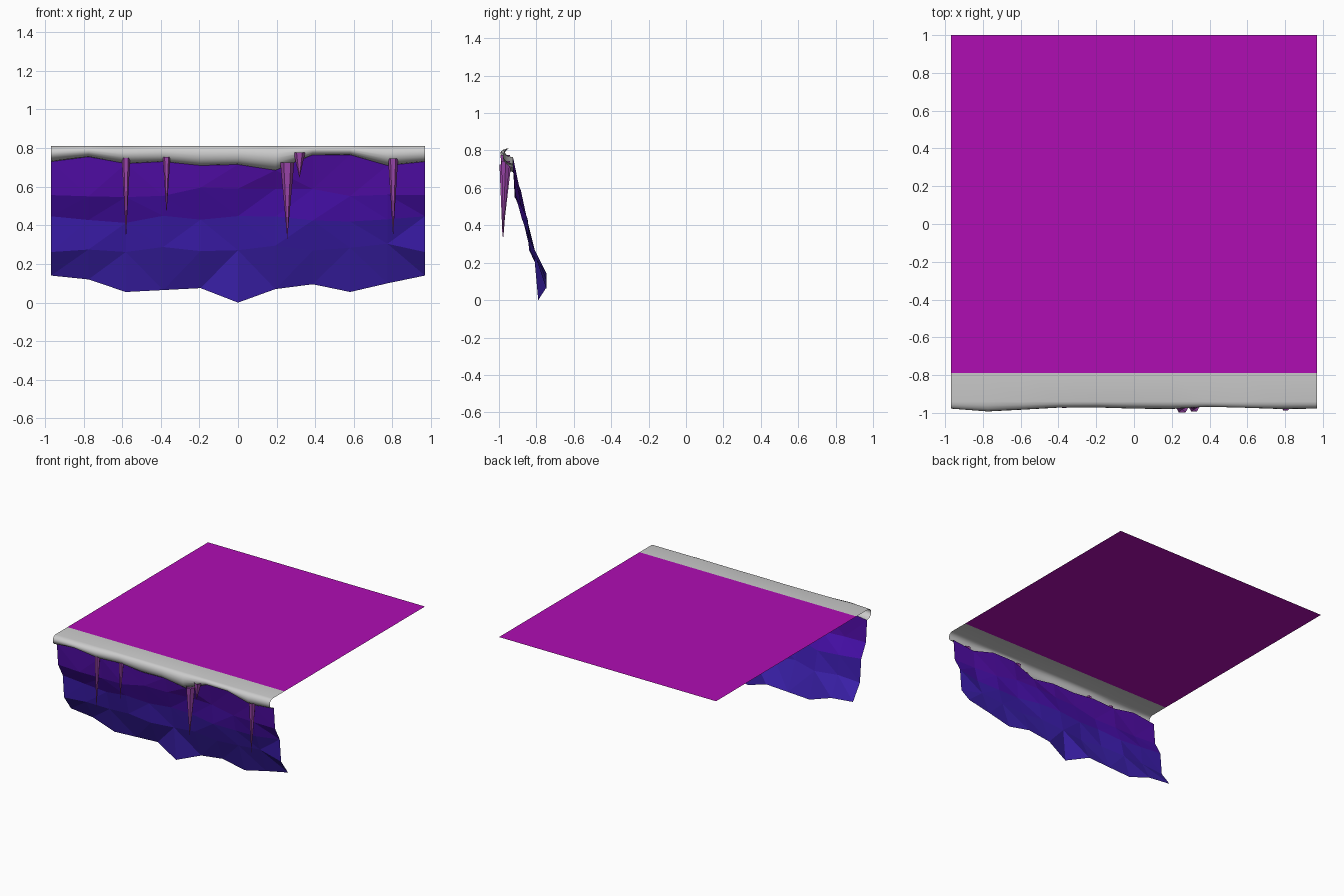
import bpy, bmesh, math, random

if "Cube" in bpy.data.objects:
    bpy.data.objects.remove(bpy.data.objects["Cube"])
random.seed(4)

XS = [-0.968 + 0.1936 * i for i in range(11)]
TOP = 0.812
EDGE_Z = [.73, .755, .72, .73, .71, .715, .685, .765, .765, .71, .73]
FRONT_Y = [-.98, -.995, -.985, -.974, -.974, -.98, -.982, -.97, -.975, -.982, -.98]
BASE_Z = [.14, .12, .055, .065, .075, 0, .07, .095, .055, .10, .14]


def material(name, rgb):
    m = bpy.data.materials.new(name)
    m.diffuse_color = (*rgb, 1)
    m.use_nodes = True
    m.node_tree.nodes["Principled BSDF"].inputs["Base Color"].default_value = m.diffuse_color
    return m


def grid_object(name, rows, mats=(), smooth=False):
    """Stitch rows of points into a sheet, one material slot per band."""
    n = len(rows[0])
    verts = [p for r in rows for p in r]
    faces = [(j * n + i, (j + 1) * n + i, (j + 1) * n + i + 1, j * n + i + 1)
             for j in range(len(rows) - 1) for i in range(n - 1)]
    me = bpy.data.meshes.new(name)
    me.from_pydata(verts, [], faces)
    for m in mats:
        me.materials.append(m)
    for k, p in enumerate(me.polygons):
        p.use_smooth = smooth
        if mats:
            p.material_index = min(k // (n - 1), len(mats) - 1)
    ob = bpy.data.objects.new(name, me)
    bpy.context.collection.objects.link(ob)
    return ob


magenta = material("magenta", (.43, .004, .45))
ice = material("ice_purple", (.33, .06, .40))
cliff_mats = [material("cliff_high", (.08, .004, .38)),
              material("cliff_mid", (.065, .005, .42)),
              material("cliff_low", (.045, .012, .42)),
              material("cliff_base", (.045, .015, .42))]

# flat ground sheet on top
grid_object("top_ground", [[(x, 1, TOP) for x in (XS[0], XS[-1])],
                           [(x, -.79, TOP) for x in (XS[0], XS[-1])]], [magenta])

# rolled lip: flat strip, then a curl under to the cliff top
BACK_Y = -.925
rows = [[(x, -.79, TOP) for x in XS], [(x, -.94, TOP) for x in XS]]
for k in range(1, 9):
    a = math.pi * k / 8
    row = []
    for x, fy, ez in zip(XS, FRONT_Y, EDGE_Z):
        mid, half = (TOP + ez) / 2, (TOP - ez) / 2
        base = -.94 + (BACK_Y + .94) * k / 8
        row.append((x, base + (fy + .935) * math.sin(a), mid + half * math.cos(a)))
    rows.append(row)
grid_object("rolled_lip", rows, smooth=True)

# faceted cliff face, leaning back towards its foot; the two ends match for tiling
rows = [[(x, BACK_Y, z) for x, z in zip(XS, EDGE_Z)]]
for y, z in ((-.90, .57), (-.86, .425), (-.82, .28)):
    dy = [random.uniform(-.02, .02) for _ in XS]
    dz = [random.uniform(-.03, .03) for _ in XS]
    dy[-1], dz[-1] = dy[0], dz[0]
    rows.append([(x, y + a, z + b) for x, a, b in zip(XS, dy, dz)])
rows.append([(x, -.79 if z == 0 else -.745, z) for x, z in zip(XS, BASE_Z)])
cliff = grid_object("cliff_face", rows, cliff_mats)
bm = bmesh.new()
bm.from_mesh(cliff.data)
bmesh.ops.triangulate(bm, faces=bm.faces[:])
bm.to_mesh(cliff.data)
bm.free()


def icicle(x, y, top, tip, r, sides=6):
    """Open-topped spike hanging from the lip, tip nudged forward."""
    ring = [(x + r * math.cos(math.tau * i / sides), y + r * math.sin(math.tau * i / sides), top)
            for i in range(sides)]
    faces = [((i + 1) % sides, i, sides) for i in range(sides)]
    me = bpy.data.meshes.new("icicle")
    me.from_pydata(ring + [(x, y - .015, tip)], [], faces)
    me.materials.append(ice)
    ob = bpy.data.objects.new("icicle", me)
    bpy.context.collection.objects.link(ob)


for spec in ((-.58, -.962, .75, .33, .022), (-.37, -.958, .755, .46, .02),
             (.255, -.966, .725, .33, .036), (.318, -.966, .777, .645, .03),
             (.803, -.964, .745, .34, .026)):
    icicle(*spec)
